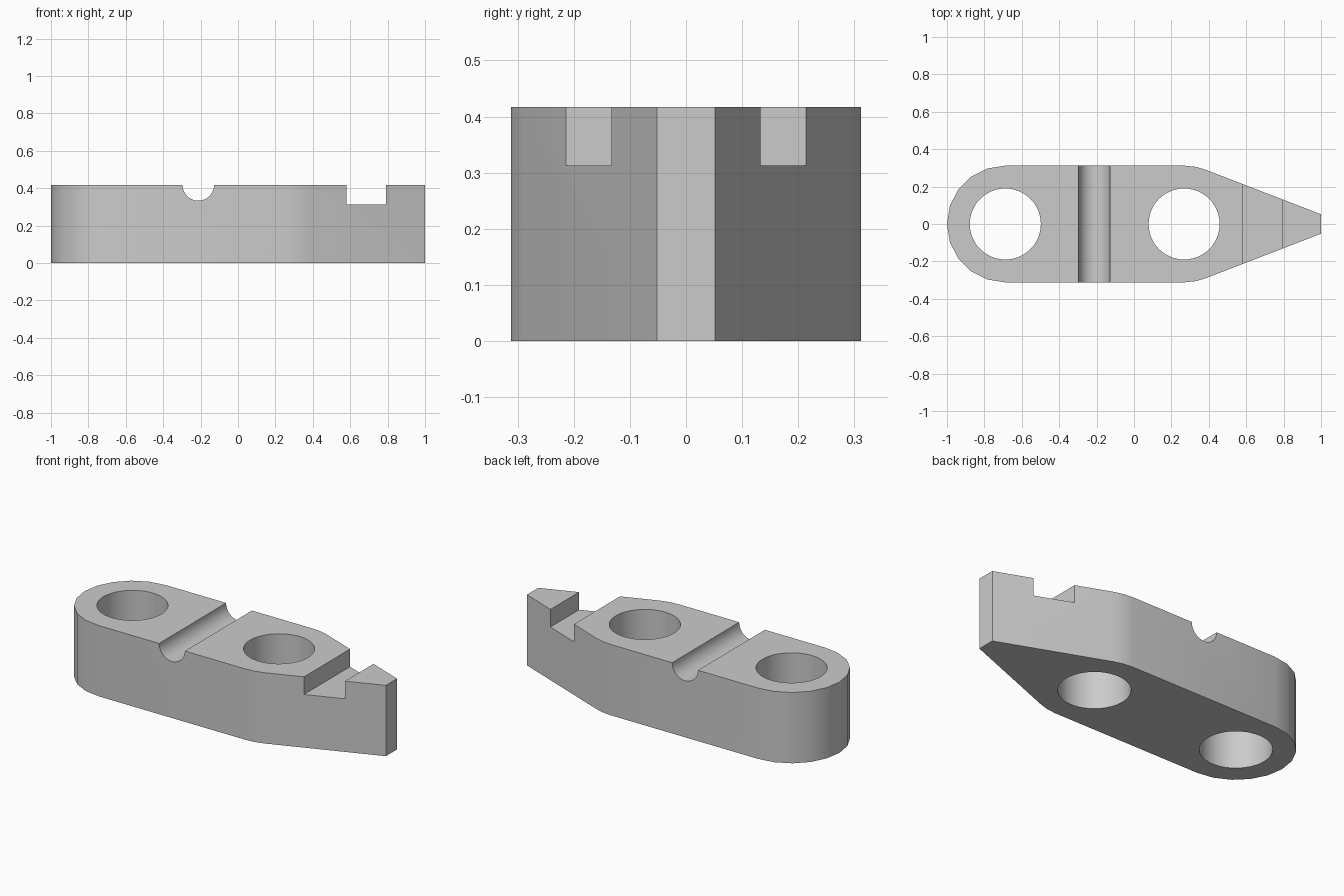
import bpy
import bmesh
from math import cos, sin, radians, pi

cube = bpy.data.objects.get("Cube")
if cube:
    bpy.data.objects.remove(cube, do_unlink=True)

HEIGHT = 0.417
RADIUS = 0.312
BACK_X, FRONT_X = -0.688, 0.268

grey = bpy.data.materials.new("plain_grey")
grey.use_nodes = True
grey.diffuse_color = (0.6, 0.6, 0.6, 1)
grey.node_tree.nodes["Principled BSDF"].inputs["Base Color"].default_value = (0.6, 0.6, 0.6, 1)


def prism(name, outline, z0, z1):
    """Extrude an xy outline from z0 up to z1."""
    bm = bmesh.new()
    base = bm.faces.new([bm.verts.new((x, y, z0)) for x, y in outline])
    top = bmesh.ops.extrude_face_region(bm, geom=[base])["geom"]
    bmesh.ops.translate(bm, vec=(0, 0, z1 - z0),
                        verts=[v for v in top if isinstance(v, bmesh.types.BMVert)])
    bmesh.ops.recalc_face_normals(bm, faces=bm.faces)
    mesh = bpy.data.meshes.new(name)
    bm.to_mesh(mesh)
    bm.free()
    obj = bpy.data.objects.new(name, mesh)
    bpy.context.collection.objects.link(obj)
    mesh.materials.append(grey)
    return obj


def arc(cx, radius, start, end, steps):
    angles = [radians(start + (end - start) * i / steps) for i in range(steps + 1)]
    return [(cx + radius * cos(a), radius * sin(a)) for a in angles]


def cylinder(name, radius, depth, location, rotation=(0, 0, 0)):
    bpy.ops.mesh.primitive_cylinder_add(vertices=48, radius=radius, depth=depth,
                                        location=location, rotation=rotation)
    obj = bpy.context.object
    obj.name = name
    obj.data.materials.append(grey)
    return obj


# Body: round at one end, tapering to a blunt tip at the other
outline = ([(1, 0.052)] + arc(FRONT_X, RADIUS, 69, 90, 2)
           + arc(BACK_X, RADIUS, 90, 270, 10)
           + arc(FRONT_X, RADIUS, 270, 291, 2) + [(1, -0.052)])
body = prism("link_body", outline, 0, HEIGHT)

# Cutters: two through holes, a round cross groove and a square notch
cutters = [
    cylinder("back_hole_cutter", 0.19, 1, (BACK_X, 0, 0.2)),
    cylinder("front_hole_cutter", 0.19, 1, (FRONT_X, 0, 0.2)),
    cylinder("groove_cutter", 0.084, 1, (-0.212, 0, HEIGHT), (pi / 2, 0, 0)),
    prism("notch_cutter", [(0.58, -0.5), (0.79, -0.5), (0.79, 0.5), (0.58, 0.5)], 0.313, 0.6),
]
bpy.ops.object.select_all(action="DESELECT")
body.select_set(True)
bpy.context.view_layer.objects.active = body
for cutter in cutters:
    cutter.hide_render = True
    cut = body.modifiers.new(cutter.name, "BOOLEAN")
    cut.operation = "DIFFERENCE"
    cut.solver = "EXACT"
    cut.object = cutter
    bpy.ops.object.modifier_apply(modifier=cut.name)
for cutter in cutters:
    bpy.data.objects.remove(cutter, do_unlink=True)

# Smooth the curved walls, keep the edges crisp
bpy.ops.object.shade_smooth_by_angle(angle=radians(30))
